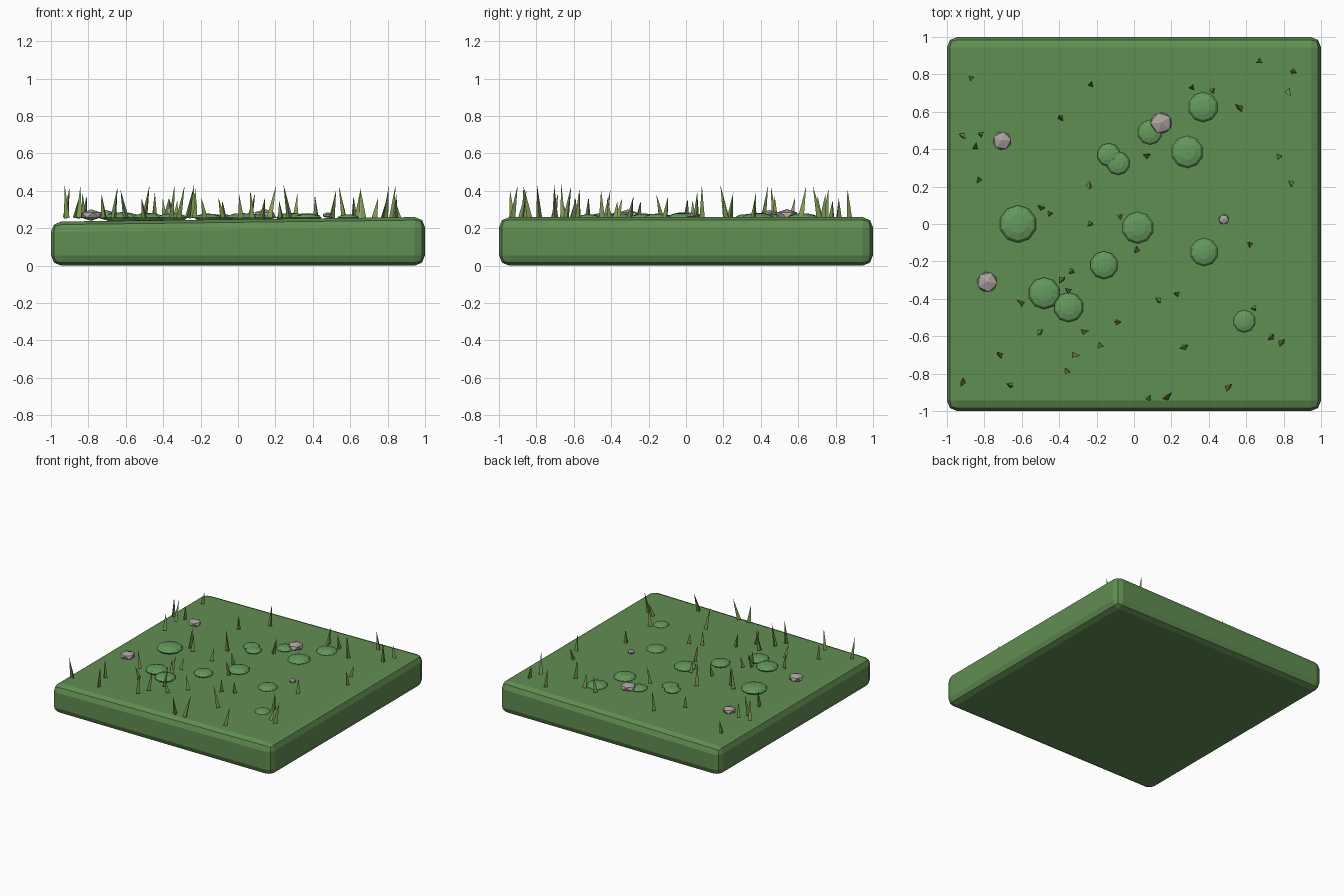
import bpy, bmesh, math, random
from mathutils import Matrix, Vector

if "Cube" in bpy.data.objects:
    bpy.data.objects.remove(bpy.data.objects["Cube"])

random.seed(4)


def material(name, rgb):
    m = bpy.data.materials.new(name)
    m.diffuse_color = (*rgb, 1)
    m.use_nodes = True
    m.node_tree.nodes["Principled BSDF"].inputs["Base Color"].default_value = m.diffuse_color
    return m


TURF = material("turf", (0.12, 0.27, 0.085))
MOSS = material("moss", (0.13, 0.32, 0.11))
BLADE = material("blade", (0.21, 0.33, 0.09))
STONE = material("stone", (0.40, 0.36, 0.35))


def add_object(name, bm, mat):
    me = bpy.data.meshes.new(name)
    bm.to_mesh(me)
    bm.free()
    me.materials.append(mat)
    ob = bpy.data.objects.new(name, me)
    bpy.context.collection.objects.link(ob)
    return ob


# Ground slab: bevelled block whose top dips slightly towards the left
bm = bmesh.new()
bmesh.ops.create_cube(bm, size=1, matrix=Matrix.Translation((0, 0, 0.13)) @ Matrix.Diagonal((2, 2, 0.26, 1)))
for v in bm.verts:
    if v.co.z > 0.2 and v.co.x < 0:
        v.co.z -= 0.025
slab = add_object("ground_slab", bm, TURF)
bev = slab.modifiers.new("bevel", 'BEVEL')
bev.width = 0.055
bev.segments = 2

# Low moss mounds: flattened ten-sided spheres (x, y, radius)
mounds = [(-.62, 0, .10), (.02, -.02, .085), (-.16, -.22, .075), (-.48, -.37, .085),
          (-.35, -.445, .08), (-.135, .37, .063), (-.085, .325, .063), (.085, .49, .066),
          (.285, .385, .086), (.37, .625, .08), (.375, -.15, .075), (.59, -.52, .06)]
bm = bmesh.new()
for x, y, r in mounds:
    bmesh.ops.create_uvsphere(bm, u_segments=10, v_segments=6, radius=r,
                              matrix=Matrix.Translation((x, y, 0.256)) @ Matrix.Diagonal((1, 1, 0.3, 1)))
add_object("moss_mounds", bm, MOSS)

# Faceted stones (x, y, radius)
bm = bmesh.new()
for x, y, r in [(-.705, .445, .055), (.145, .54, .064), (-.785, -.31, .061), (.48, .025, .03)]:
    bmesh.ops.create_icosphere(bm, subdivisions=1, radius=r,
                               matrix=Matrix.Translation((x, y, 0.27)) @ Matrix.Diagonal((1, 1, 0.5, 1))
                               @ Matrix.Rotation(random.uniform(0, 6), 4, 'Z'))
add_object("stones", bm, STONE)

# Grass blades: thin three-sided spikes with a slight lean (x, y)
blades = [(-.87, .78), (-.23, .745), (-.39, .565), (-.92, .475), (-.82, .48), (-.85, .41),
          (-.83, .235), (-.24, .21), (-.5, .09), (-.45, .055), (-.235, 0), (-.075, .04),
          (.065, .365), (.31, .73), (.42, .715), (.57, .615), (.67, .87), (.855, .815),
          (.825, .71), (.775, .36), (.84, .22), (.62, -.11), (.015, -.135), (-.335, -.255),
          (-.39, -.3), (-.35, -.36), (-.6, -.425), (-.5, -.575), (-.27, -.575), (-.085, -.525),
          (.13, -.405), (.23, -.375), (-.18, -.65), (-.32, -.7), (-.36, -.785), (-.715, -.705),
          (-.915, -.84), (-.665, -.86), (.08, -.93), (.17, -.93), (.5, -.88), (.275, -.655),
          (.64, -.45), (.73, -.61), (.785, -.64)]
bm = bmesh.new()
for x, y in blades:
    h = random.uniform(0.09, 0.185)
    lean = Matrix.Rotation(random.uniform(-.2, .2), 4, 'X') @ Matrix.Rotation(random.uniform(-.2, .2), 4, 'Y')
    turn = Matrix.Rotation(random.uniform(0, math.tau), 4, 'Z')
    bmesh.ops.create_cone(bm, cap_ends=True, segments=3, radius1=0.018, radius2=0, depth=h,
                          matrix=Matrix.Translation((x, y, 0.255)) @ lean @ turn @ Matrix.Translation((0, 0, h / 2)))
add_object("grass_blades", bm, BLADE)
